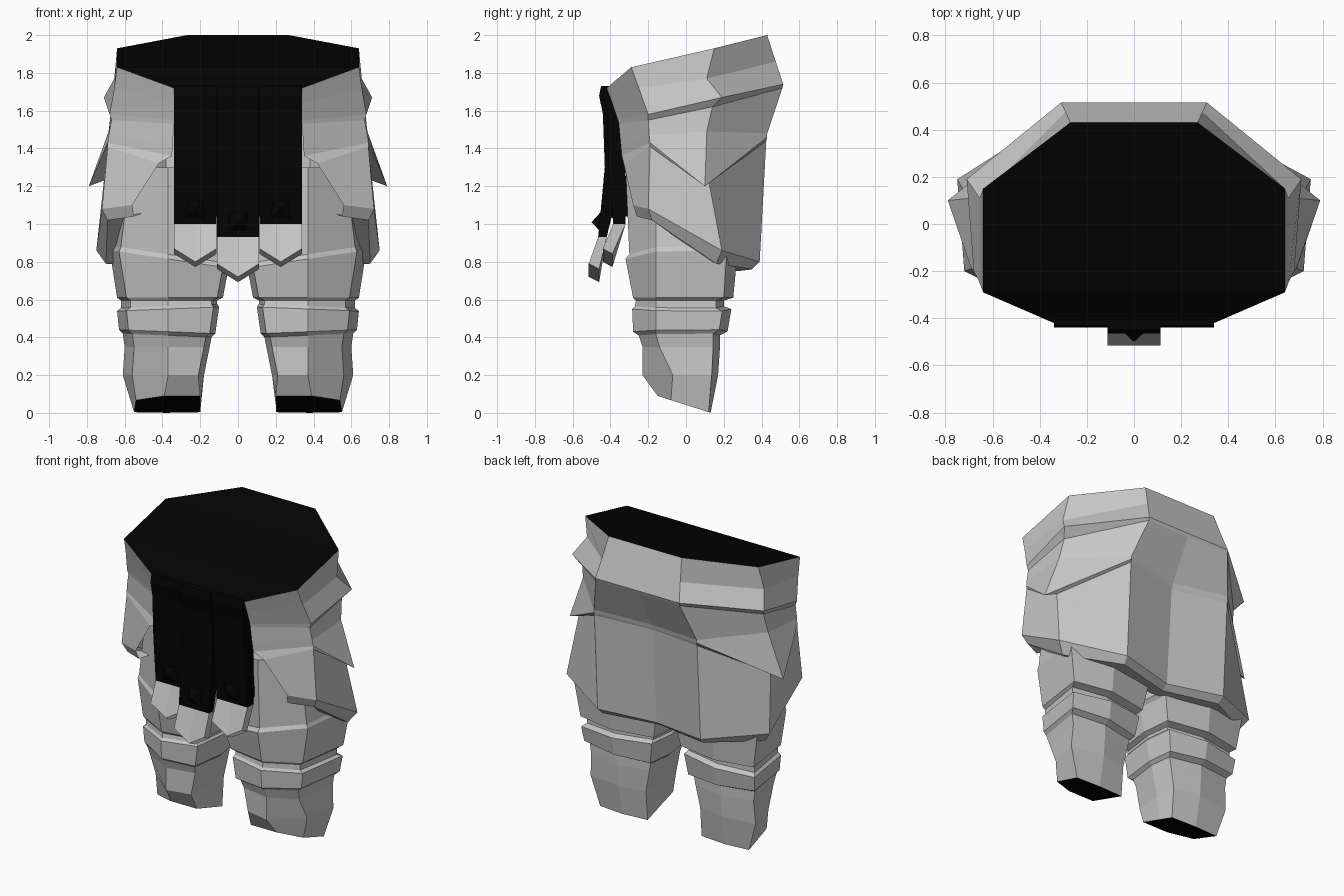
import bpy
import bmesh
from mathutils import Vector

default_cube = bpy.data.objects.get("Cube")
if default_cube:
    bpy.data.objects.remove(default_cube, do_unlink=True)


def make_material(name, value):
    mat = bpy.data.materials.new(name)
    mat.use_nodes = True
    color = (value, value, value, 1)
    mat.diffuse_color = color
    bsdf = next(n for n in mat.node_tree.nodes if n.type == 'BSDF_PRINCIPLED')
    bsdf.inputs["Base Color"].default_value = color
    bsdf.inputs["Roughness"].default_value = 0.8
    return mat


GREY = make_material("cloth grey", 0.57)
BLACK = make_material("black", 0.001)


def finish(name, bm):
    mesh = bpy.data.meshes.new(name)
    bm.to_mesh(mesh)
    bm.free()
    mesh.materials.append(GREY)
    mesh.materials.append(BLACK)
    obj = bpy.data.objects.new(name, mesh)
    bpy.context.collection.objects.link(obj)
    return obj


def loft(name, rings, closed=True, black=lambda band: False, bottom_black=False):
    """Skin rings from top to bottom, each running anticlockwise from above."""
    bm = bmesh.new()
    rows = [[bm.verts.new(p) for p in ring] for ring in rings]
    count = len(rows[0])
    for band, (up, low) in enumerate(zip(rows, rows[1:])):
        for j in range(count if closed else count - 1):
            k = (j + 1) % count
            face = bm.faces.new((up[j], low[j], low[k], up[k]))
            face.material_index = int(black(band))
    if closed:
        bm.faces.new(rows[0]).material_index = int(black(0))
        base = bm.faces.new(rows[-1][::-1])
        base.material_index = int(bottom_black)
    return finish(name, bm)


def mirrored(points):
    return [(-x, y, z) for x, y, z in reversed(points)]


# Skirt: half outlines run front, front side, side, back, back centre
waist = [(.34, -.42, 1.72), (.64, -.29, 1.83), (.64, .15, 1.93),
         (.27, .43, 2.0), (0, .43, 2.0)]
outlines = [
    waist,
    [(.34, -.39, 1.64), (.655, -.25, 1.72), (.655, .11, 1.77),
     (.29, .475, 1.86), (0, .475, 1.86)],
    [(.34, -.36, 1.55), (.68, -.2, 1.58), (.71, .19, 1.67),
     (.31, .515, 1.74), (0, .515, 1.74)],
    [(.34, -.355, 1.53), (.67, -.2, 1.55), (.67, .14, 1.62),
     (.31, .51, 1.72), (0, .505, 1.72)],
    [(.345, -.345, 1.42), (.685, -.195, 1.47), (.685, .11, 1.49),
     (.38, .43, 1.48), (0, .37, 1.46)],
    [(.35, -.34, 1.36), (.69, -.19, 1.43), (.79, .1, 1.2),
     (.38, .43, 1.46), (0, .36, 1.43)],
    [(.42, -.33, 1.32), (.69, -.19, 1.41), (.71, .12, 1.23),
     (.38, .425, 1.44), (0, .355, 1.42)],
    [(.56, -.28, 1.1), (.72, -.2, 1.08), (.75, .19, .86),
     (.38, .39, .8), (0, .31, .78)],
    [(.55, -.26, 1.04), (.69, -.18, 1.02), (.7, .16, .79),
     (.37, .35, .76), (0, .27, .75)],
    [(.5, -.2, 1.06), (.6, -.14, 1.04), (.56, .1, .82),
     (.33, .2, .78), (0, .16, .78)],
]
loft("skirt", [half + mirrored(half[:-1]) for half in outlines], closed=False)

# Black waist opening, made of strips joining the two sides
bm = bmesh.new()
pairs = [[bm.verts.new((s * x, y, z)) for s in (-1, 1)] for x, y, z in waist[:-1]]
for (a, b), (c, d) in zip(pairs, pairs[1:]):
    bm.faces.new((a, b, d, c)).material_index = 1
finish("waist_opening", bm)


# Legs with stepped wraps and slanted black soles
def leg_ring(z, inner, outer, front, back, corner=-.16, tilt=0):
    outline = [(inner + .03, front * .85), (.37, front), (outer - .05, corner),
               (outer, back * .8), (.38, back), (inner + .02, back * .8), (inner, 0)]
    return [(x, y, z + tilt * (x - .37)) for x, y in outline]


leg = [
    leg_ring(1.3, .01, .62, -.32, .2),
    leg_ring(.84, .03, .67, -.3, .26, tilt=.15),
    leg_ring(.815, .05, .68, -.32, .27, tilt=.15),
    leg_ring(.61, .08, .64, -.28, .25),
    leg_ring(.595, .11, .62, -.265, .2),
    leg_ring(.565, .11, .62, -.27, .2, tilt=-.04),
    leg_ring(.55, .1, .64, -.285, .24, tilt=-.04),
    leg_ring(.43, .12, .63, -.28, .22, tilt=.04),
    leg_ring(.41, .14, .61, -.25, .18, tilt=.04),
    leg_ring(.35, .15, .6, -.23, .18, -.14),
    leg_ring(.2, .18, .61, -.23, .17, -.07),
]
sole = [(.2, -.15), (.39, -.15), (.54, -.08), (.55, .12), (.38, .13),
        (.2, .12), (.2, 0)]
leg.append([(x, y, .042 - .32 * y) for x, y in sole])
loft("left_leg", leg, bottom_black=True)
loft("right_leg", [mirrored(ring) for ring in leg], bottom_black=True)


# Hanging front straps with pointed grey ends, undersides sloping back
def strap(name, centre, half, levels):
    rings = []
    for z, point, front, back in levels:
        row = [(-half, z), (0, z - point), (half, z)]
        rings.append([(centre + x, front, h) for x, h in row]
                     + [(centre + x, back, h - point * .4) for x, h in reversed(row)])
    loft(name, rings, black=lambda band: band < 4)


def stud(name, centre, z, base_y, tip_y, size):
    bm = bmesh.new()
    corners = [bm.verts.new((centre + sx * size, base_y, z + sz * size))
               for sx, sz in ((-1, -1), (1, -1), (1, 1), (-1, 1))]
    tip = bm.verts.new((centre, tip_y, z))
    for j in range(4):
        bm.faces.new((corners[j], corners[(j + 1) % 4], tip)).material_index = 1
    finish(name, bm)


strap("centre_strap", 0, .112, [
    (1.73, 0, -.45, -.36), (1.68, 0, -.46, -.34), (1.58, 0, -.44, -.33),
    (1.3, 0, -.43, -.33), (.93, 0, -.465, -.42), (.79, .07, -.515, -.46)])
stud("centre_stud", 0, 1.01, -.445, -.5, .06)
for side, sign in (("left", 1), ("right", -1)):
    strap(side + "_strap", sign * .226, .113, [
        (1.73, 0, -.43, -.36), (1.68, 0, -.44, -.34), (1.58, 0, -.42, -.33),
        (1.3, 0, -.41, -.32), (1.0, 0, -.385, -.32), (.87, .07, -.44, -.39)])
    stud(side + "_stud", sign * .226, 1.08, -.385, -.43, .055)

# Black lining behind the straps
bm = bmesh.new()
bmesh.ops.create_cube(bm, size=1)
for v in bm.verts:
    v.co = Vector((v.co.x * .67, v.co.y * .06 - .33, v.co.z * .68 + 1.38))
    if v.co.z > 1.5:
        v.co.y -= .06
for f in bm.faces:
    f.material_index = 1
finish("front_lining", bm)
